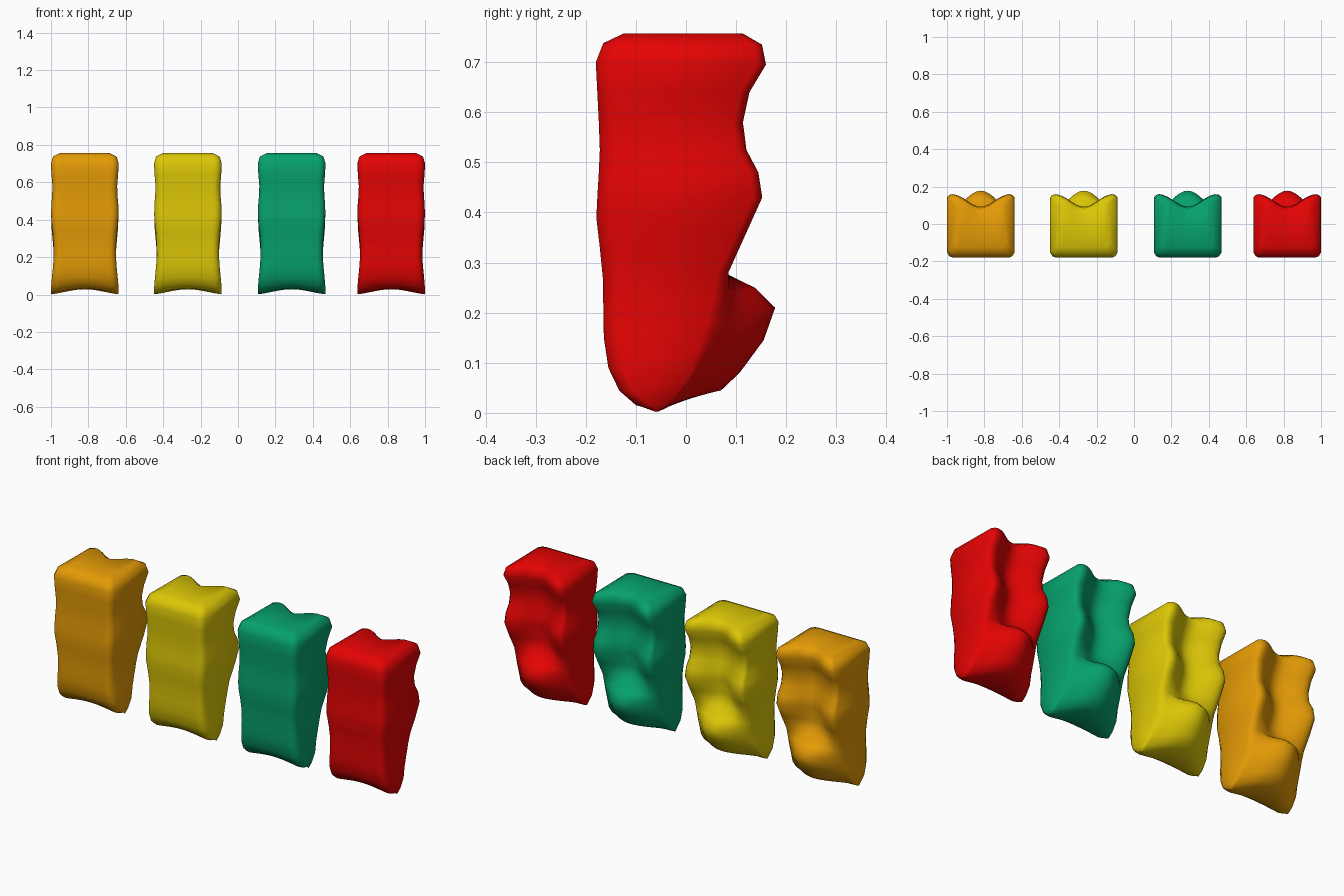
import bpy, bmesh, math

# Rows from bottom to top:
# front (y, z), back edge (y, z), back centre (y, z), half width
ROWS = [
    (-.100, .013, -.055, .002, -.010, .028, .180),
    (-.133, .043, -.025, .024,  .070, .045, .180),
    (-.155, .090,  .008, .065,  .107, .080, .176),
    (-.164, .150,  .040, .120,  .155, .145, .170),
    (-.165, .210,  .062, .180,  .178, .210, .166),
    (-.166, .270,  .076, .235,  .137, .250, .167),
    (-.172, .330,  .085, .280,  .065, .285, .171),
    (-.179, .390,  .122, .360,  .050, .350, .178),
    (-.177, .430,  .154, .430,  .070, .430, .180),
    (-.174, .480,  .146, .480,  .068, .480, .179),
    (-.172, .525,  .122, .525,  .055, .525, .175),
    (-.174, .580,  .115, .580,  .050, .580, .173),
    (-.177, .640,  .128, .640,  .065, .640, .178),
    (-.180, .700,  .161, .695,  .092, .695, .181),
    (-.165, .738,  .153, .735,  .085, .737, .170),
    (-.125, .757,  .115, .757,  .050, .757, .132),
]
BUMP_ROWS = 6
HALF = [.12, .25, .38, .5, .62, .73, .83, .93, 1]
COLS = [-s for s in reversed(HALF)] + [0] + HALF
INSET = {1: .028, .93: .008}     # rounds the vertical edges


def make_block(name, cx, color):
    bm = bmesh.new()
    rings = []
    n = len(ROWS)
    for s in COLS:
        c = max(0, math.cos(s * math.pi / 2))
        ins = INSET.get(abs(s), 0)
        front, back = [], []
        for i, (fy, fz, ey, ez, ky, kz, hw) in enumerate(ROWS):
            # wide bump below, narrower groove above
            w = c ** (1.5 if i < BUMP_ROWS else 2.9)
            x = cx + s * hw
            lift = c ** 1.5 * max(0, .018 - .009 * i)
            front.append(bm.verts.new((x, fy + ins, fz + lift)))
            back.append(bm.verts.new((x, ey + (ky - ey) * w - ins * (.2 if i < 3 else .7),
                                      ez + (kz - ez) * w)))
        rings.append(front + back[::-1])
    # skin around the profile
    m = 2 * n
    for a, b in zip(rings, rings[1:]):
        for j in range(m):
            k = (j + 1) % m
            bm.faces.new((a[j], a[k], b[k], b[j]))
    # side walls
    for r in (rings[0], rings[-1]):
        for i in range(n - 1):
            bm.faces.new((r[i], r[i + 1], r[m - 2 - i], r[m - 1 - i]))
    bmesh.ops.recalc_face_normals(bm, faces=bm.faces)
    for f in bm.faces:
        f.smooth = True
    me = bpy.data.meshes.new(name)
    bm.to_mesh(me)
    bm.free()
    mat = bpy.data.materials.new(name + "_colour")
    mat.diffuse_color = (*color, 1)
    me.materials.append(mat)
    bpy.context.collection.objects.link(bpy.data.objects.new(name, me))


# Four identical moulded blocks
make_block("orange_block", -.819, (.78, .33, .002))
make_block("yellow_block", -.268, (.72, .57, .002))
make_block("green_block", .287, (.002, .36, .15))
make_block("red_block", .819, (.78, .001, .001))
